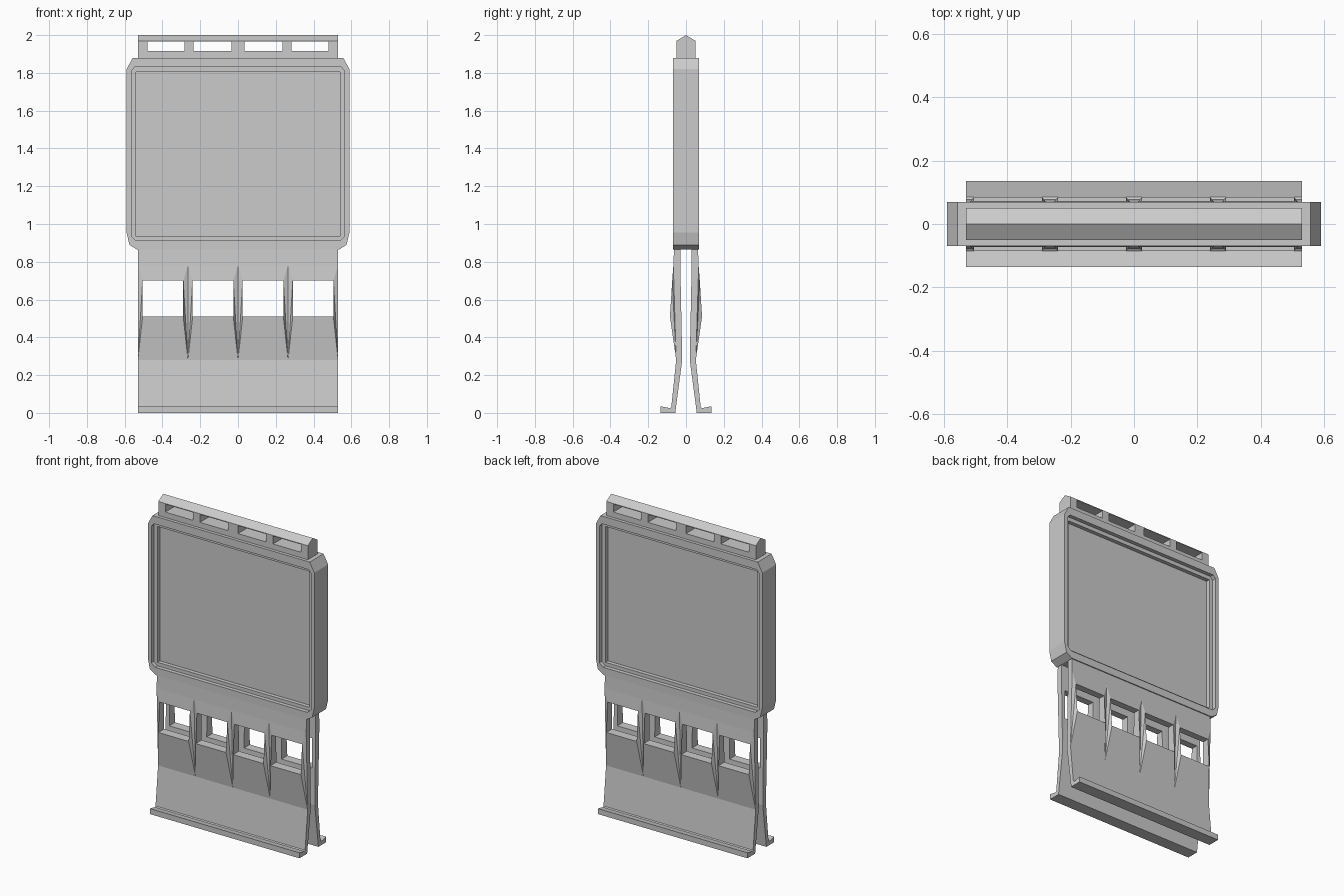
import bpy, bmesh

if "Cube" in bpy.data.objects:
    bpy.data.objects.remove(bpy.data.objects["Cube"])


def finish(bm, name):
    bmesh.ops.remove_doubles(bm, verts=bm.verts, dist=1e-5)
    bmesh.ops.recalc_face_normals(bm, faces=bm.faces)
    mesh = bpy.data.meshes.new(name)
    bm.to_mesh(mesh)
    bm.free()
    ob = bpy.data.objects.new(name, mesh)
    bpy.context.collection.objects.link(ob)
    return ob


def face(bm, pts):
    # skip repeated corners so collapsed quads become triangles
    clean = [p for i, p in enumerate(pts) if p != pts[i - 1]]
    if len(clean) > 2:
        bm.faces.new([bm.verts.new(p) for p in clean])


def prism(name, profile, x0, x1):
    # (y, z) profile extruded along x
    bm = bmesh.new()
    a = [(x0, y, z) for y, z in profile]
    b = [(x1, y, z) for y, z in profile]
    face(bm, a)
    face(bm, b)
    for i in range(len(a)):
        face(bm, [a[i - 1], a[i], b[i], b[i - 1]])
    return finish(bm, name)


def box(name, x0, x1, y, z0, z1):
    return prism(name, [(-y, z0), (y, z0), (y, z1), (-y, z1)], x0, x1)


# Screen frame: nested outlines stepping in from both faces
def outline(half):
    return half + [(-x, z) for x, z in reversed(half)]


outer = outline([(.535, .865), (.575, .89), (.59, .955), (.59, 1.82), (.557, 1.88)])
recess = outline([(.54, .913), (.5525, .924), (.565, .935), (.565, 1.81), (.547, 1.83)])
screen = outline([(.54, .935)] * 3 + [(.54, 1.805)] * 2)
steps = [(outer, .07), (recess, .07), (recess, .045), (screen, .045), (screen, .02)]

bm = bmesh.new()


def ring(lo, hi):
    for i in range(len(lo)):
        face(bm, [lo[i - 1], lo[i], hi[i], hi[i - 1]])


for s in (-1, 1):
    loops = [[(x, s * y, z) for x, z in pts] for pts, y in steps]
    for lo, hi in zip(loops, loops[1:]):
        ring(lo, hi)
    face(bm, loops[-1])
ring([(x, -.07, z) for x, z in outer], [(x, .07, z) for x, z in outer])
finish(bm, "screen_frame")

# Top rail with ridged cap and four slots
rail = prism("top_rail", [(-.05, 1.88), (.05, 1.88), (.05, 1.97), (0, 2), (-.05, 1.97)],
             -.53, .53)
for x0, x1 in [(-.48, -.283), (-.235, -.035), (.035, .235), (.283, .48)]:
    cutter = box("slot_cutter", x0, x1, .2, 1.915, 1.965)
    cutter.hide_render = True
    mod = rail.modifiers.new("slot", 'BOOLEAN')
    mod.object = cutter
    mod.solver = 'EXACT'
    bpy.context.view_layer.objects.active = rail
    bpy.ops.object.modifier_apply(modifier=mod.name)
    bpy.data.objects.remove(cutter)

# Leg plate: four windowed bays with V grooves between them, and a flared foot
foot = [(.02, .28), (.057, 0), (.135, 0), (.135, .035), (.085, .025), (.078, .03), (.052, .28)]
neck = [(.067, .78), (.063, .88), (.03, .88), (.03, .78)]
outside = [(.052, .28), (.085, .51), (.073, .70), (.067, .78)]
inside = [(.02, .28), (.026, .51), (.029, .70), (.03, .78)]
bm = bmesh.new()
for k in range(4):
    a, b = -.53 + .265 * k, -.53 + .265 * (k + 1)
    for chain in (foot, neck):
        for (y0, z0), (y1, z1) in zip(chain, chain[1:]):
            face(bm, [(a, y0, z0), (b, y0, z0), (b, y1, z1), (a, y1, z1)])
    skins = []
    for side in (outside, inside):
        L = [(a + (.025 if i in (1, 2) else 0), y, z) for i, (y, z) in enumerate(side)]
        R = [(b - (.025 if i in (1, 2) else 0), y, z) for i, (y, z) in enumerate(side)]
        skins.append((L, R))
        for i in (0, 2):
            face(bm, [L[i], R[i], R[i + 1], L[i + 1]])
        for c in (L, R):
            face(bm, [c[0], c[1], c[2]])
            face(bm, [c[0], c[2], c[3]])
    # window walls
    holes = [[L[1], R[1], R[2], L[2]] for L, R in skins]
    for i in range(4):
        face(bm, [holes[0][i - 1], holes[0][i], holes[1][i], holes[1][i - 1]])
for x in (-.53, .53):
    face(bm, [(x, y, z) for y, z in foot + neck])
legs = finish(bm, "leg_plates")
mirror = legs.modifiers.new("mirror", 'MIRROR')
mirror.use_axis = (False, True, False)
